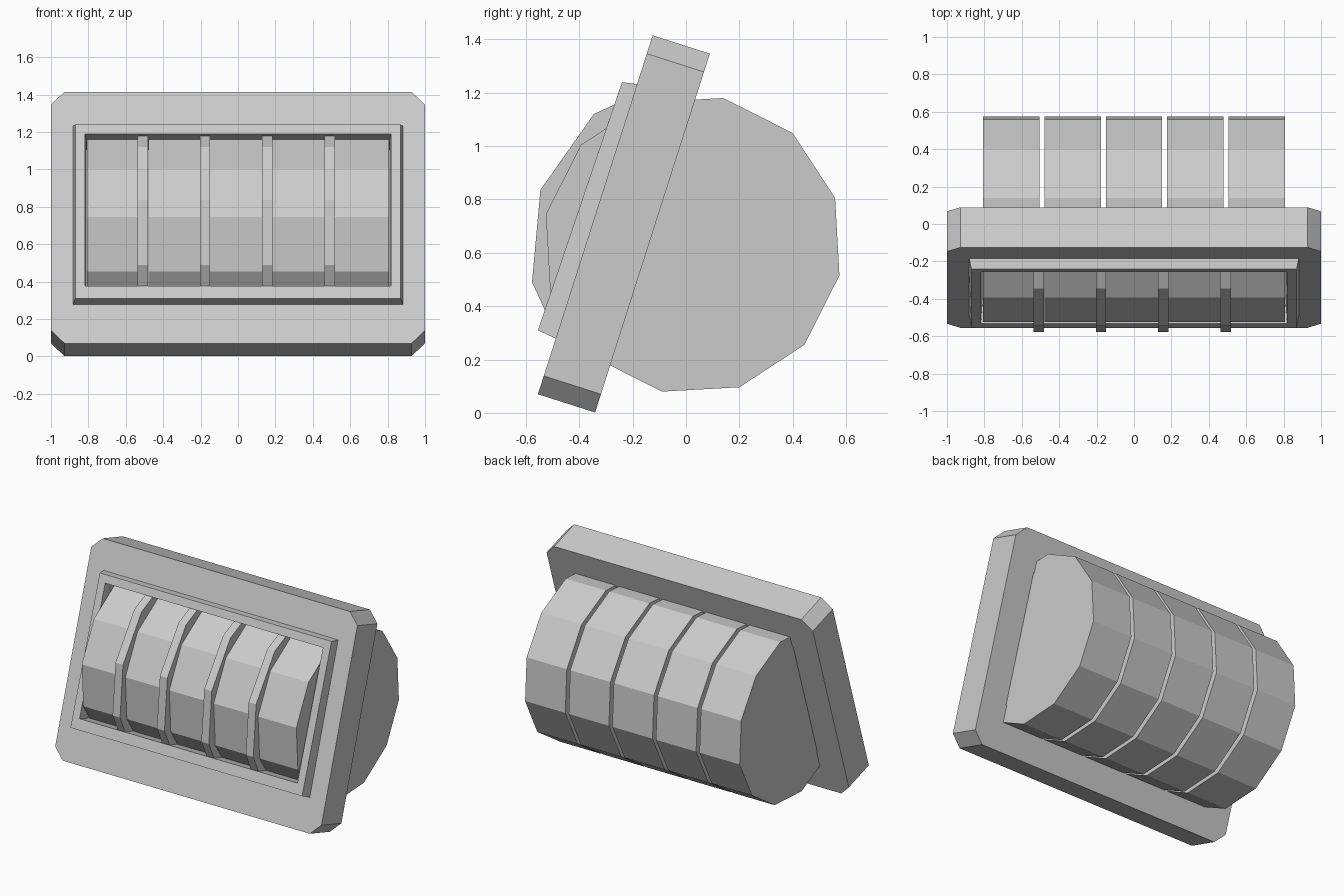
import bpy, bmesh, math
from mathutils import Vector

cube = bpy.data.objects.get("Cube")
if cube:
    bpy.data.objects.remove(cube, do_unlink=True)

grey = bpy.data.materials.new("plain_grey")
grey.use_nodes = True
grey.diffuse_color = (0.6, 0.6, 0.6, 1)
grey.node_tree.nodes["Principled BSDF"].inputs["Base Color"].default_value = (0.6, 0.6, 0.6, 1)

# Tilted panel: v runs up the panel, w comes out of its front
TILT = math.radians(17.73)
ORIGIN = Vector((0, -0.34, 0.7425))
UP = Vector((0, math.sin(TILT), math.cos(TILT)))
OUT = Vector((0, -math.cos(TILT), math.sin(TILT)))


def finish(name, bm):
    bmesh.ops.remove_doubles(bm, verts=bm.verts[:], dist=0.0001)
    bmesh.ops.recalc_face_normals(bm, faces=bm.faces[:])
    mesh = bpy.data.meshes.new(name)
    bm.to_mesh(mesh)
    bm.free()
    mesh.materials.append(grey)
    obj = bpy.data.objects.new(name, mesh)
    bpy.context.collection.objects.link(obj)
    return obj


def rect_loop(hx, v0, v1, w0, w1, cut=0.0):
    """Rectangle on the panel with optional cut corners; depth w0 at bottom, w1 at top."""
    pts = [(-hx + cut, v0), (hx - cut, v0), (hx, v0 + cut), (hx, v1 - cut),
           (hx - cut, v1), (-hx + cut, v1), (-hx, v1 - cut), (-hx, v0 + cut)]
    return [ORIGIN + Vector((x, 0, 0)) + UP * v + OUT * (w0 + (w1 - w0) * (v - v0) / (v1 - v0))
            for x, v in pts]


def ring(name, loops):
    """Closed ring skinned through matching loops."""
    bm = bmesh.new()
    rows = [[bm.verts.new(p) for p in loop] for loop in loops]
    for a, b in zip(rows, rows[1:] + rows[:1]):
        for i in range(len(a)):
            j = (i + 1) % len(a)
            if (a[i].co - a[j].co).length + (b[i].co - b[j].co).length > 0.0001:
                bm.faces.new((a[i], a[j], b[j], b[i]))
    # collapse the zero-length corners of square loops
    bmesh.ops.dissolve_degenerate(bm, dist=0.0001, edges=bm.edges[:])
    return finish(name, bm)


def prism(name, x0, x1, centre, radius, start, count):
    """Slice of a twelve-sided drum: count corners, extruded along x."""
    bm = bmesh.new()
    ends = []
    for x in (x0, x1):
        angles = [math.radians(start + 30 * k) for k in range(count)]
        ends.append([bm.verts.new((x, centre[0] + radius * math.cos(a),
                                   centre[1] + radius * math.sin(a))) for a in angles])
    a, b = ends
    bm.faces.new(a)
    bm.faces.new(b[::-1])
    for i in range(count):
        j = (i + 1) % count
        bm.faces.new((a[i], a[j], b[j], b[i]))
    return finish(name, bm)


# Outer frame with cut corners and a rectangular window
LOW, HIGH = -0.408, 0.452
ring("frame", [rect_loop(1.0, -0.706, 0.706, 0, 0, 0.072),
               rect_loop(1.0, -0.706, 0.706, -0.225, -0.225, 0.072),
               rect_loop(0.812, LOW, HIGH, -0.225, -0.225),
               rect_loop(0.812, LOW, HIGH, 0, 0)])

# Raised bezel around the window
ring("bezel", [rect_loop(0.883, -0.488, 0.516, -0.01, -0.01),
               rect_loop(0.87, -0.478, 0.504, 0.073, 0.056),
               rect_loop(0.818, LOW, HIGH, 0.071, 0.057),
               rect_loop(0.811, LOW, HIGH, -0.03, -0.03)])

# Five number drums side by side
for i in range(5):
    mid = (i - 2) * 0.3275
    prism(f"drum_{i + 1}", mid - 0.151, mid + 0.151, (0.025, 0.63), 0.562, 18.2, 12)

# Raised dividers between the drums
for i in range(4):
    mid = -0.51 + i * 0.3335
    prism(f"divider_{i + 1}", mid - 0.028, mid + 0.028, (0.085, 0.604), 0.672, 99.8, 5)
